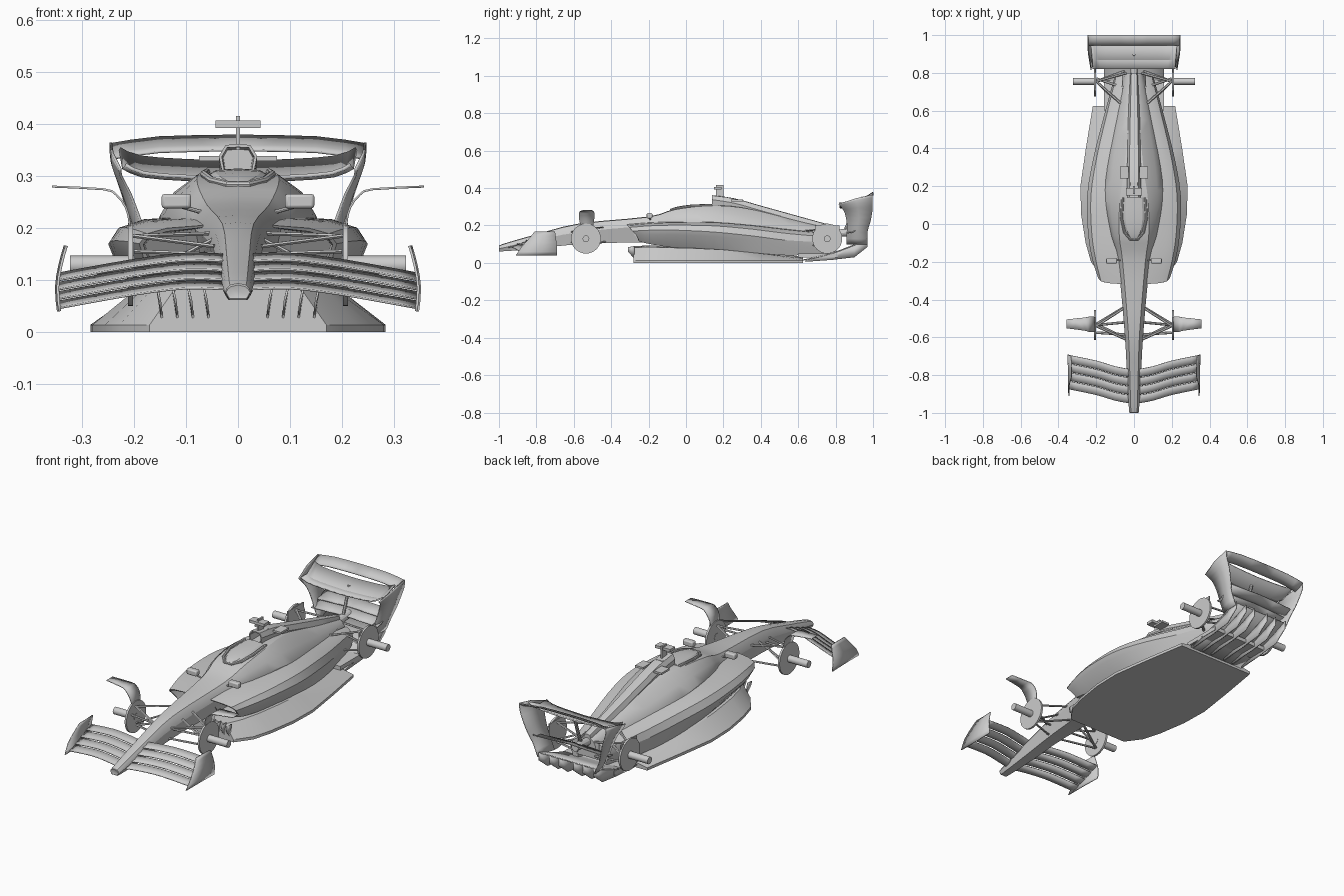
import bpy, bmesh, math
from mathutils import Vector

if "Cube" in bpy.data.objects:
    bpy.data.objects.remove(bpy.data.objects["Cube"])


def finish(name, bm, thick=0, mirror=False):
    bmesh.ops.recalc_face_normals(bm, faces=bm.faces)
    me = bpy.data.meshes.new(name)
    bm.to_mesh(me)
    bm.free()
    ob = bpy.data.objects.new(name, me)
    bpy.context.collection.objects.link(ob)
    if thick:
        m = ob.modifiers.new("thickness", 'SOLIDIFY')
        m.thickness, m.offset = thick, 0
    if mirror:
        ob.modifiers.new("mirror", 'MIRROR')
    bpy.ops.object.select_all(action='DESELECT')
    ob.select_set(True)
    bpy.context.view_layer.objects.active = ob
    bpy.ops.object.shade_smooth_by_angle(angle=math.radians(28))
    return ob


def spline_rows(rows, steps):
    """Catmull-Rom interpolation between cross-sections."""
    rows = [[Vector(p) for p in r] for r in rows]
    out, n = [], len(rows)
    for i in range(n - 1):
        quad = (rows[max(i - 1, 0)], rows[i], rows[i + 1], rows[min(i + 2, n - 1)])
        for s in range(steps):
            t = s / steps
            out.append([b + 0.5 * t * (c - a + t * (2 * a - 5 * b + 4 * c - d + t * (3 * (b - c) + d - a)))
                        for a, b, c, d in zip(*quad)])
    return out + [rows[-1]]


def loft(name, rows, closed=True, thick=0, mirror=False, steps=1, intake=0, rim=0.008):
    bm = bmesh.new()
    vs = [[bm.verts.new(p) for p in r] for r in spline_rows(rows, steps)]
    n = len(vs[0])
    for a, b in zip(vs, vs[1:]):
        for j in range(n if closed else n - 1):
            k = (j + 1) % n
            bm.faces.new((a[j], a[k], b[k], b[j]))
    if closed:
        front = bm.faces.new(vs[0])
        bm.faces.new(vs[-1][::-1])
        if intake:
            bm.normal_update()
            bmesh.ops.inset_region(bm, faces=[front], thickness=rim)
            bmesh.ops.inset_region(bm, faces=[front], thickness=0.003)
            bmesh.ops.translate(bm, verts=front.verts, vec=(0, intake, 0))
    return finish(name, bm, thick, mirror)


def sym(y, half):
    """Full ring from a half profile of (x, z), top centre to bottom centre."""
    return [(x, y, z) for x, z in half] + [(-x, y, z) for x, z in half[-2:0:-1]]


def tube(name, path, r, sides=8, mirror=True, flat=1.0):
    path = [Vector(p) for p in path]
    rows = []
    for i, p in enumerate(path):
        d = (path[min(i + 1, len(path) - 1)] - path[max(i - 1, 0)]).normalized()
        u = d.cross(Vector((0, 0, 1)) if abs(d.z) < 0.9 else Vector((0, 1, 0))).normalized()
        v = d.cross(u)
        rows.append([p + r * (math.cos(a) * u + flat * math.sin(a) * v)
                     for a in (2 * math.pi * k / sides for k in range(sides))])
    return loft(name, rows, mirror=mirror)


def box(name, lo, hi, mirror=False, bevel=0):
    (x0, y0, z0), (x1, y1, z1) = lo, hi
    ob = loft(name, [[(x0, y, z0), (x1, y, z0), (x1, y, z1), (x0, y, z1)] for y in (y0, y1)], mirror=mirror)
    if bevel:
        m = ob.modifiers.new("bevel", 'BEVEL')
        m.width, m.segments = bevel, 2
    return ob


# Nose, cockpit tub and engine cover: y, top half-width, top z, side x, side z, bottom x, bottom z
body = [(-1, .013, .086, .022, .077, .016, .066), (-.98, .017, .098, .027, .08, .018, .062),
        (-.8, .022, .15, .037, .12, .027, .076), (-.57, .03, .208, .05, .165, .035, .1),
        (-.2, .06, .245, .085, .2, .06, .11), (-.06, .078, .285, .12, .22, .12, .09),
        (.12, .075, .305, .15, .225, .15, .08), (.3, .05, .295, .145, .2, .16, .07),
        (.55, .028, .238, .1, .165, .12, .06), (.8, .018, .178, .045, .15, .06, .08)]
loft("nose_and_body", [sym(y, [(0, zt + .003), (xt, zt), (xt * .35 + xs * .65, zt * .55 + zs * .45), (xs, zs),
                               (xs * .4 + xb * .6, zs * .4 + zb * .6), (xb, zb), (0, zb)])
                       for y, xt, zt, xs, zs, xb, zb in body], steps=3)

# Roll hoop intake and spine
spine = [(.14, .037, .362, .303), (.26, .036, .345, .28), (.4, .035, .306, .24), (.58, .03, .256, .19), (.8, .022, .195, .13)]
loft("airbox_spine", [sym(y, [(0, zt), (w * .65, zt - .002), (w, zt * .6 + zb * .4), (w * .8, zb), (0, zb)])
                      for y, w, zt, zb in spine], steps=3, intake=.08, rim=.006)
box("camera_post", (-.004, .16, .35), (.004, .2, .416))
box("camera_bar", (-.043, .15, .393), (.043, .19, .407))
box("airbox_side_wing", (.03, .24, .329), (.075, .305, .339), mirror=True)

# Cockpit
loft("cockpit_cover", [sym(y, [(0, z), (w * .7, z - .003), (w, z - .015), (0, z - .02)])
                       for y, w, z in ((-.085, .012, .288), (-.05, .045, .3), (.03, .064, .312), (.14, .058, .315))], steps=2)
rim = [(.06, .14, .308), (.066, .03, .304), (.05, -.045, .292), (.02, -.08, .284)]
tube("cockpit_rim", rim + [(-x, y, z) for x, y, z in rim[::-1]], .007, mirror=False)
box("mirror", (.09, -.21, .238), (.147, -.18, .266), mirror=True, bevel=.006)
tube("mirror_stalk", [(.05, -.19, .225), (.12, -.195, .245)], .004)

# Sidepods: y, outer x, bottom x, top z, middle z, bottom z
pods = [(-.25, .19, .16, .2, .17, .115), (-.19, .22, .17, .211, .175, .1), (-.05, .243, .175, .216, .175, .08),
        (.15, .248, .19, .216, .165, .07), (.35, .215, .18, .2, .145, .055), (.55, .165, .14, .176, .12, .04),
        (.79, .1, .085, .15, .11, .05)]
rows = [[(.06, y, zt + .006), (xo * .72, y, zt), (xo * .92, y, zt * .65 + zm * .35), (xo, y, zm),
         (xo * .96, y, zm - .025), (xb, y, zb), (.06, y, zb)] for y, xo, xb, zt, zm, zb in pods]
rows[0] = [(x, y - max(0, z - .13) * .9, z) for x, y, z in rows[0]]
loft("sidepod", rows, mirror=True, steps=3, intake=.09)

# Floor: y, half-width, shoulder z
floor = [(-.28, .17, .082), (-.2, .228, .085), (-.1, .256, .082), (.05, .28, .078), (.2, .284, .07), (.4, .255, .05), (.625, .218, .025)]
loft("floor", [sym(y, [(0, z + .008), (w * .72, z), (w, .014), (w, 0), (0, 0)]) for y, w, z in floor])
for i in range(4):
    x = .06 + i * .03
    loft("floor_fence", [[(x, -.31, .06), (x + .006, -.31, .085)], [(x - .004, -.275, .022), (x + .006, -.275, .088)]],
         closed=False, thick=.004, mirror=True)

# Diffuser and its fences
loft("diffuser", [[(x, y, z) for x in (-.16, -.05, .05, .16)]
                  for y, z in ((.6, .01), (.72, .035), (.82, .065), (.96, .12))], closed=False, thick=.006)
for x in (.04, .095, .155):
    loft("diffuser_fence", [[(x, y, z0), (x, y, z1)] for y, z0, z1 in
                            ((.64, .006, .02), (.78, .016, .052), (.9, .03, .095), (.97, .085, .125))],
         closed=False, thick=.005, mirror=True)
box("floor_rear_deck", (-.16, .6, .03), (.16, .81, .05))
tube("exhaust", [(0, .76, .155), (0, .9, .165)], .02, 12, mirror=False)

# Front wing: four stacked swept elements with curved endplates
stations = ((.02, -.95, .082), (.1, -.935, .084), (.2, -.905, .072), (.345, -.875, .046))
for i in range(4):
    loft(f"front_wing_element_{i + 1}",
         [[(x, y + i * .046, z + i * .018), (x, y + i * .046 + .022, z + i * .018 + .003),
           (x, y + i * .046 + .043, z + i * .018 + .013)] for x, y, z in stations],
         closed=False, thick=.004, mirror=True, steps=3)
loft("front_wing_endplate", [[(x, y0, z), (x, (y0 + y1) / 2, z), (x + .003, y1, z)] for x, z, y0, y1 in
                             ((.343, .04, -.91, -.69), (.347, .085, -.88, -.69), (.34, .13, -.84, -.695), (.33, .166, -.81, -.7))],
     closed=False, thick=.005, mirror=True, steps=2)

# Rear wing: rolled-tip main plane, flap and inward curving endplates
main = ((0, -.006), (.1, -.003), (.19, .004), (.228, .02))
loft("rear_wing_main", [[(x * .95, .82, .302 + d), (x * .97, .87, .297 + d), (x, .945, .333 + d)] for x, d in main],
     closed=False, thick=.007, mirror=True, steps=2)
loft("rear_wing_flap", [[(x, .945, .35 + d), (x, .97, .358 + d), (x, 1, .378 + d)]
                        for x, d in ((0, 0), (.15, -.003), (.243, -.016))], closed=False, thick=.005, mirror=True, steps=2)
loft("rear_wing_endplate", [[(x - .015, y0, z - dz), (x, (y0 + y1) / 2, z - dz * .4), (x + .003, y1, z)]
                            for x, z, dz, y0, y1 in ((.242, .365, .05, .815, .998), (.24, .33, .03, .83, .998),
                                                     (.222, .275, .01, .85, .996), (.203, .215, 0, .86, .985),
                                                     (.185, .165, 0, .86, .97), (.158, .1, 0, .86, .97))],
     closed=False, thick=.005, mirror=True, steps=2)
for i, (y, z) in enumerate(((.86, .16), (.91, .185))):
    loft(f"beam_wing_{i + 1}", [[(x, y, z + d), (x, y + .03, z + d + .004), (x, y + .06, z + d + .022)]
                                for x, d in ((0, .008), (.09, .004), (.188, 0))], closed=False, thick=.005, mirror=True)
tube("rear_wing_pylon", [(0, .84, .15), (0, .87, .22), (0, .9, .31)], .008, mirror=False)

# Brake discs and stub axles
for side, y in (("front", -.535), ("rear", .755)):
    tube(side + "_brake_disc", [(.202, y, .13), (.212, y, .13)], .08, 32)
    tube(side + "_axle", [(.2, y, .129), (.323, y, .129)], .018, 16)

# Suspension arms: hub end to body end
arms = {"front": [((.2, -.54, .185), (.045, -.44, .19)), ((.2, -.54, .185), (.045, -.61, .165)),
                  ((.2, -.53, .085), (.035, -.43, .115)), ((.2, -.53, .085), (.035, -.61, .11)),
                  ((.2, -.535, .1), (.045, -.52, .18)), ((.2, -.575, .155), (.045, -.585, .15))],
        "rear": [((.2, .755, .185), (.06, .63, .17)), ((.2, .755, .185), (.04, .8, .165)),
                 ((.2, .755, .085), (.08, .64, .1)), ((.2, .755, .085), (.05, .81, .1)),
                 ((.2, .77, .1), (.05, .72, .165))]}
for side, pairs in arms.items():
    for a, b in pairs:
        tube(side + "_suspension_arm", [a, b], .007, 6, flat=.6)

# Curved winglets over the front wheels
loft("front_wheel_winglet", [[(x, y0, z), (x, y1, z)] for x, z, y0, y1 in
                             ((.206, .15, -.54, -.5), (.208, .205, -.565, -.495), (.216, .24, -.572, -.49),
                              (.235, .265, -.572, -.49), (.26, .275, -.565, -.495), (.358, .28, -.552, -.505))],
     closed=False, thick=.004, mirror=True, steps=2)
# Small vertical vane beside each rear brake
box("rear_brake_vane", (.2, .69, .1), (.206, .82, .2), mirror=True)
